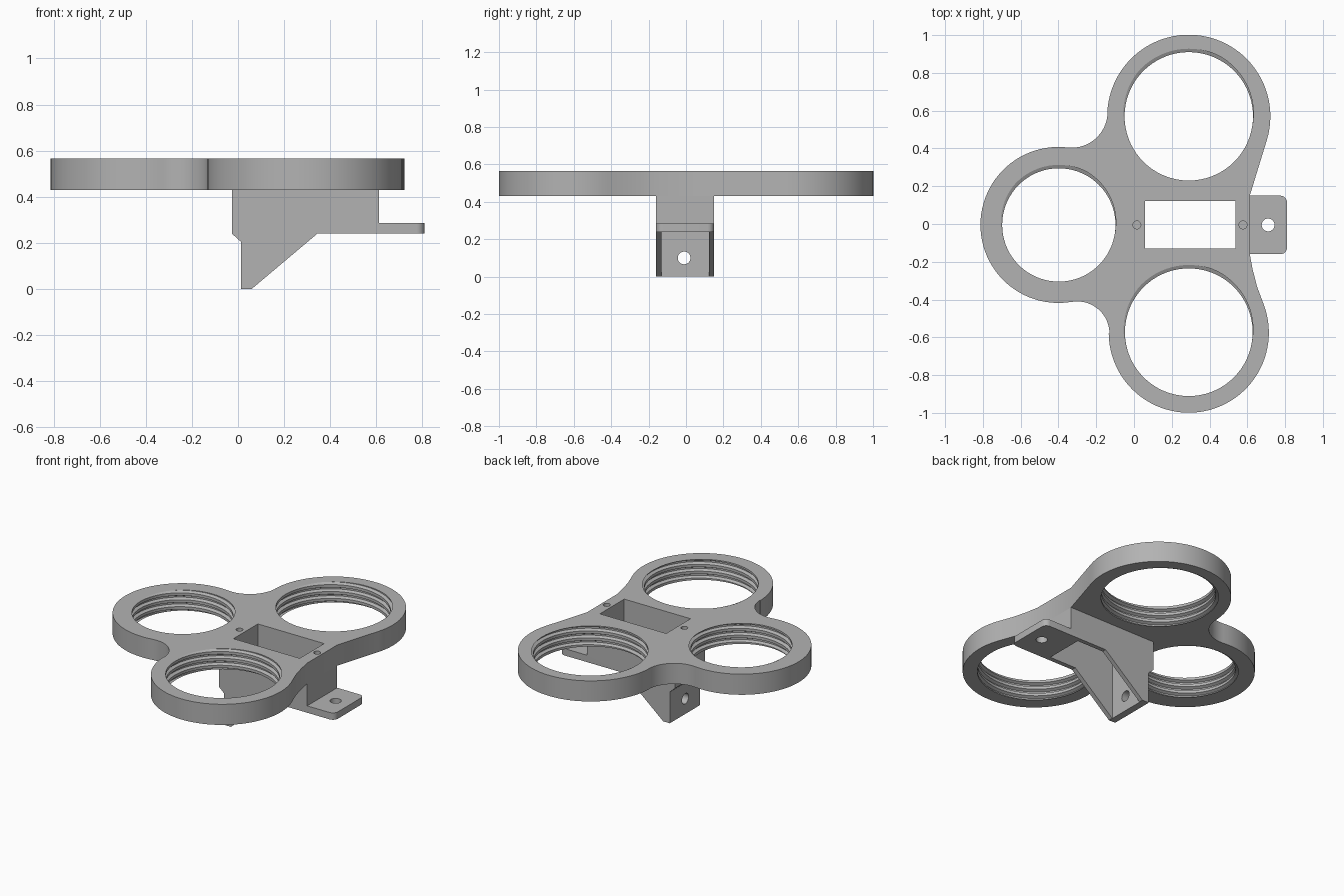
import bpy, bmesh
from math import sin, cos, radians, tau
from mathutils import Matrix

cube = bpy.data.objects.get("Cube")
if cube:
    bpy.data.objects.remove(cube)

grey = bpy.data.materials.new("plain grey")
grey.use_nodes = True
grey.diffuse_color = (0.45, 0.45, 0.45, 1)
grey.node_tree.nodes["Principled BSDF"].inputs["Base Color"].default_value = grey.diffuse_color

MID = -0.005                 # centre line in y
TOP, UNDER = 0.565, 0.43     # plate faces


def finish(bm, name):
    bmesh.ops.recalc_face_normals(bm, faces=bm.faces)
    mesh = bpy.data.meshes.new(name)
    bm.to_mesh(mesh)
    bm.free()
    mesh.materials.append(grey)
    obj = bpy.data.objects.new(name, mesh)
    bpy.context.collection.objects.link(obj)
    return obj


def prism(name, points, offset):
    bm = bmesh.new()
    face = bm.faces.new([bm.verts.new(p) for p in points])
    out = bmesh.ops.extrude_face_region(bm, geom=[face])
    bmesh.ops.translate(bm, vec=offset, verts=[v for v in out["geom"] if isinstance(v, bmesh.types.BMVert)])
    return finish(bm, name)


def box(name, x0, x1, y0, y1, z0, z1):
    return prism(name, [(x0, y0, z0), (x1, y0, z0), (x1, y1, z0), (x0, y1, z0)], (0, 0, z1 - z0))


def drill(name, centre, radius, depth, axis="Z"):
    bm = bmesh.new()
    turn = Matrix.Rotation(radians(90), 4, "Y") if axis == "X" else Matrix()
    bmesh.ops.create_cone(bm, cap_ends=True, segments=32, radius1=radius, radius2=radius,
                          depth=depth, matrix=Matrix.Translation(centre) @ turn)
    return finish(bm, name)


def arc(cx, cy, r, a0, a1):
    n = max(8, int(abs(a1 - a0) / 4))
    angles = [radians(a0 + (a1 - a0) * i / n) for i in range(n + 1)]
    return [(cx + r * cos(a), cy + r * sin(a)) for a in angles]


def thread_cutter(name, cx, cy, radius, pitch=0.045, depth=0.018, cols=72, turns=8):
    """Closed core with a helical ridge; its ragged ends lie outside the plate."""
    profile = [(0, 0), (0.4, 0), (0.6, 1), (0.8, 1)]
    n = len(profile)
    rows = n * turns
    start = TOP - pitch * (0.7 + 100 / 360 + 5)
    bm = bmesh.new()
    grid = []
    for i in range(rows + 1):
        t, d = profile[i % n]
        r = radius + depth * d
        grid.append([bm.verts.new((cx + r * cos(tau * j / cols), cy + r * sin(tau * j / cols),
                                   start + pitch * (i // n + t + j / cols))) for j in range(cols)])

    def at(i, j):
        return grid[i][j] if j < cols else grid[i + n][0]

    for i in range(rows):
        for j in range(cols):
            if j < cols - 1 or i + 1 + n <= rows:
                bm.faces.new([at(i, j), at(i, j + 1), at(i + 1, j + 1), at(i + 1, j)])
    rim = [e for e in bm.edges if e.is_boundary]
    low = bm.verts.new((cx, cy, start + pitch / 2))
    high = bm.verts.new((cx, cy, start + pitch * (turns + 0.5)))
    middle = start + pitch * (turns + 1) / 2
    for e in rim:
        a, b = e.verts
        bm.faces.new([a, b, high if a.co.z > middle else low])
    return finish(bm, name)


def cut(target, cutters):
    bpy.context.view_layer.objects.active = target
    for c in cutters:
        mod = target.modifiers.new("cut", "BOOLEAN")
        mod.operation, mod.solver, mod.object = "DIFFERENCE", "EXACT", c
        bpy.ops.object.modifier_apply(modifier=mod.name)


# Plate outline: three lobes joined by concave fillets
outline = (arc(0.29, 0.57, 0.432, -17, 177.8)
           + arc(-0.33, 0.594, 0.19, -2.2, -96.7)
           + arc(-0.40, MID, 0.413, 83.3, 279.9)
           + arc(-0.30, -0.58, 0.17, 99.9, 0.5)
           + arc(0.29, -0.575, 0.424, 180.5, 382)
           + [(0.651, -0.33), (0.628, -0.24), (0.613, -0.16), (0.613, 0.15)])
plate = prism("three_ring_plate", [(x, y, UNDER) for x, y in outline], (0, 0, TOP - UNDER))

# Bracket: block, slanted leg and tab in one side profile
side = [(-0.027, UNDER), (-0.027, 0.24), (0.012, 0.205), (0.012, 0), (0.06, 0),
        (0.345, 0.24), (0.81, 0.24), (0.81, 0.285), (0.613, 0.285), (0.613, UNDER)]
bracket = prism("mounting_bracket", [(x, -0.16, z) for x, z in side], (0, 0.31, 0))

# Rounded tab corners
bm = bmesh.new()
bm.from_mesh(bracket.data)
corners = [e for e in bm.edges if all(v.co.x > 0.8 for v in e.verts)
           and abs(e.verts[0].co.z - e.verts[1].co.z) > 0.02]
bmesh.ops.bevel(bm, geom=corners, offset=0.035, segments=6, profile=0.5, affect="EDGES")
bm.to_mesh(bracket.data)
bm.free()

# Openings
pocket = box("pocket_cutter", 0.058, 0.538, -0.13, 0.122, -0.1, 0.7)
screws = [drill("screw_cutter", (x, MID, 0.5), 0.021, 0.3) for x in (0.015, 0.577)]
threads = [thread_cutter("thread_cutter", 0.29, 0.57, 0.34),
           thread_cutter("thread_cutter", 0.29, -0.573, 0.338),
           thread_cutter("thread_cutter", -0.398, MID, 0.30)]
bolts = [drill("tab_hole_cutter", (0.71, MID, 0.26), 0.034, 0.2),
         drill("leg_hole_cutter", (0.035, -0.01, 0.10), 0.034, 0.2, "X")]

cut(plate, threads + [pocket] + screws)
cut(bracket, [pocket] + screws + bolts)
for c in threads + [pocket] + screws + bolts:
    bpy.data.objects.remove(c)

# Smooth round walls, crisp edges
for obj in (plate, bracket):
    bpy.ops.object.select_all(action="DESELECT")
    obj.select_set(True)
    bpy.context.view_layer.objects.active = obj
    bpy.ops.object.shade_smooth_by_angle(angle=radians(25))
